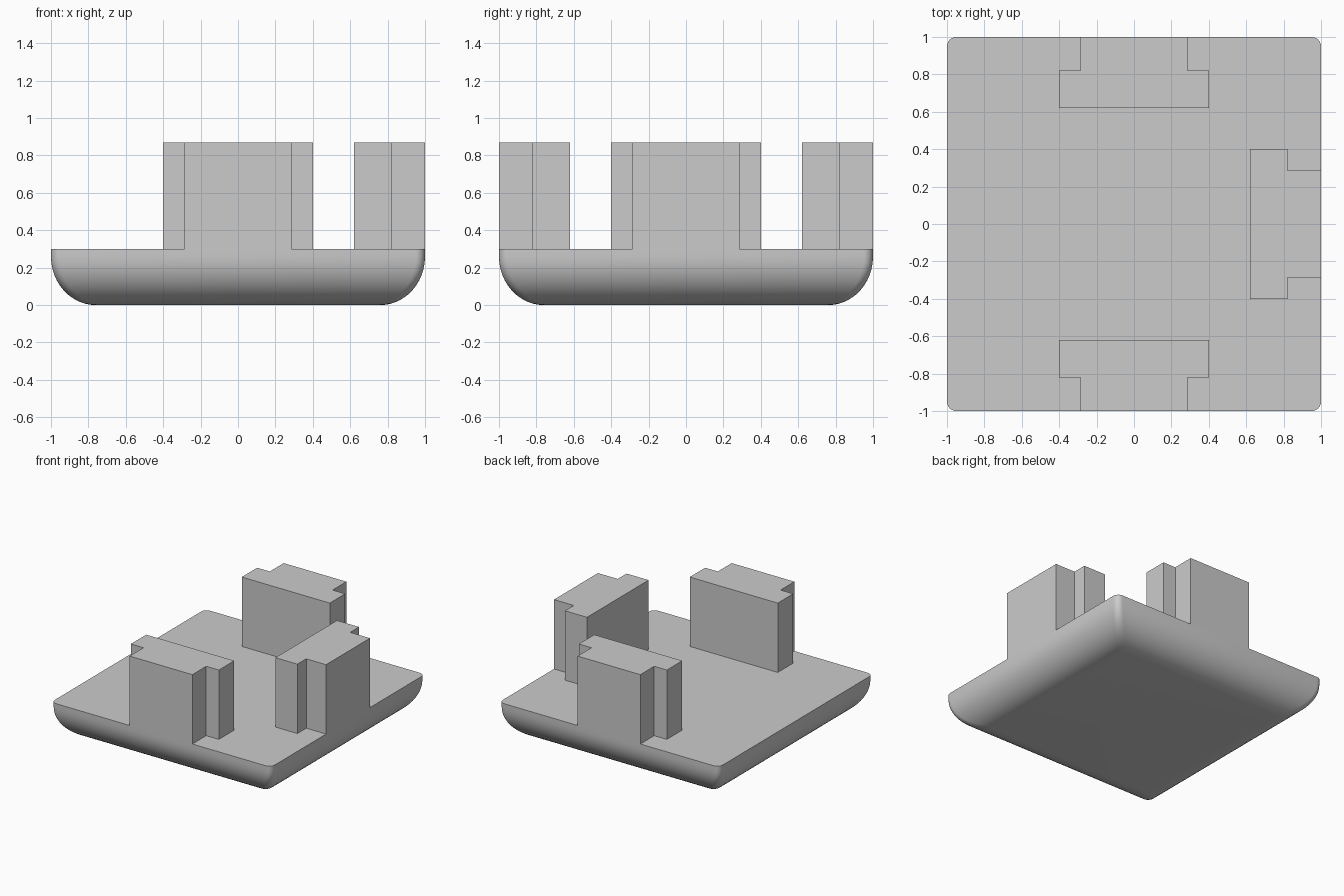
import bpy, bmesh, math

cube = bpy.data.objects.get("Cube")
if cube:
    bpy.data.objects.remove(cube)

grey = bpy.data.materials.new("plain_grey")
grey.use_nodes = True
colour = (0.6, 0.6, 0.6, 1)
grey.diffuse_color = colour
grey.node_tree.nodes["Principled BSDF"].inputs["Base Color"].default_value = colour

BASE_TOP, WALL_TOP = 0.3, 0.87


def finish(bm, name):
    bmesh.ops.recalc_face_normals(bm, faces=bm.faces)
    mesh = bpy.data.meshes.new(name)
    bm.to_mesh(mesh)
    bm.free()
    mesh.materials.append(grey)
    obj = bpy.data.objects.new(name, mesh)
    bpy.context.collection.objects.link(obj)
    return obj


def rounded_square(bm, half, radius, z, steps=6):
    """Ring of vertices around a square with rounded corners."""
    ring = []
    for corner in range(4):
        mid = math.radians(45 + 90 * corner)
        cx = math.copysign(half - radius, math.cos(mid))
        cy = math.copysign(half - radius, math.sin(mid))
        for i in range(steps + 1):
            a = math.radians(90 * corner + 90 * i / steps)
            ring.append(bm.verts.new((cx + radius * math.cos(a), cy + radius * math.sin(a), z)))
    return ring


# Base plate: flat top, sides curving under to a flat bottom
bm = bmesh.new()
inset, rise, levels = 0.24, 0.26, 12
rings = []
for i in range(levels + 1):
    a = math.pi / 2 * i / levels
    rings.append(rounded_square(bm, 1 - inset * (1 - math.sin(a)), 0.05, rise * (1 - math.cos(a))))
rings.append(rounded_square(bm, 1, 0.05, BASE_TOP))
for low, high in zip(rings, rings[1:]):
    n = len(low)
    for j in range(n):
        k = (j + 1) % n
        bm.faces.new((low[j], low[k], high[k], high[j]))
bm.faces.new(rings[0])
bm.faces.new(rings[-1])
base = finish(bm, "base_plate")
bpy.context.view_layer.objects.active = base
base.select_set(True)
bpy.ops.object.shade_smooth_by_angle(angle=math.radians(35))
base.select_set(False)


# Upright T-section blocks: wide inner slab, narrower stem flush with the rim
def t_block(name, degrees):
    half_profile = [(0.285, -1), (0.285, -0.82), (0.4, -0.82), (0.4, -0.62)]
    profile = half_profile + [(-x, y) for x, y in reversed(half_profile)]
    bm = bmesh.new()
    face = bm.faces.new([bm.verts.new((x, y, BASE_TOP)) for x, y in profile])
    grown = bmesh.ops.extrude_face_region(bm, geom=[face], use_keep_orig=True)
    top = [v for v in grown["geom"] if isinstance(v, bmesh.types.BMVert)]
    bmesh.ops.translate(bm, verts=top, vec=(0, 0, WALL_TOP - BASE_TOP))
    block = finish(bm, name)
    block.rotation_euler.z = math.radians(degrees)
    return block


t_block("front_block", 0)
t_block("left_block", 90)
t_block("back_block", 180)
